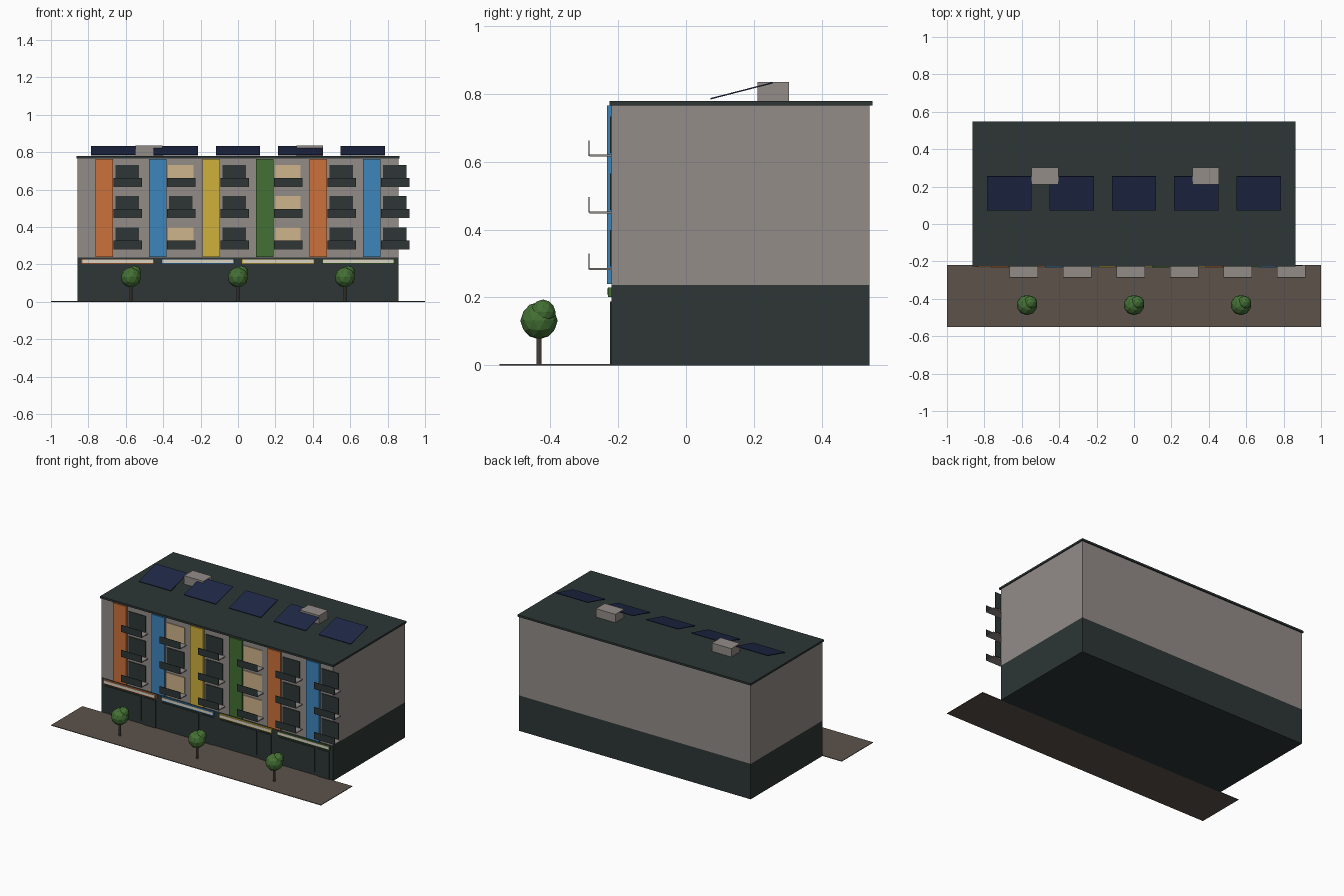
import bpy
import math

cube = bpy.data.objects.get("Cube")
if cube:
    bpy.data.objects.remove(cube, do_unlink=True)


def material(name, r, g, b):
    """Flat material from 8-bit sRGB values."""
    def lin(v):
        v /= 255
        return v / 12.92 if v < 0.04 else ((v + 0.055) / 1.055) ** 2.4
    col = (lin(r), lin(g), lin(b), 1)
    m = bpy.data.materials.new(name)
    m.use_nodes = True
    m.diffuse_color = col
    bsdf = m.node_tree.nodes["Principled BSDF"]
    bsdf.inputs["Base Color"].default_value = col
    bsdf.inputs["Roughness"].default_value = 0.9
    return m


wall = material("warm grey wall", 147, 140, 136)
dark = material("dark slate", 45, 54, 53)
orange = material("orange", 204, 113, 60)
blue = material("blue", 61, 133, 188)
yellow = material("yellow", 207, 177, 60)
green = material("green", 68, 112, 52)
lit = material("lit window", 206, 179, 139)
cream = material("cream sign", 218, 211, 194)
paving = material("brown paving", 92, 82, 74)
navy = material("navy panel", 31, 40, 70)


def box(name, mat, x, y, z):
    """Box from (min, max) pairs along each axis."""
    bpy.ops.mesh.primitive_cube_add(size=1)
    ob = bpy.context.object
    ob.name = name
    ob.location = [(a + b) / 2 for a, b in (x, y, z)]
    ob.scale = [b - a for a, b in (x, y, z)]
    ob.data.materials.append(mat)
    return ob


def span(centre, width):
    return centre - width / 2, centre + width / 2


HALF, FRONT, BACK = 0.858, -0.219, 0.541
BASE, EAVES = 0.237, 0.766

# Main masses
box("pavement", paving, (-1, 1), (-0.55, FRONT), (0, 0.004))
box("ground_floor", dark, (-HALF, HALF), (FRONT, BACK), (0, BASE))
box("upper_floors", wall, (-HALF, HALF), (FRONT, BACK), (BASE, EAVES))
box("roof_slab", dark, (-0.864, 0.864), (-0.226, 0.549), (EAVES, 0.779))

# Six bays, each with a coloured strip, windows and balconies
strips = [orange, blue, yellow, green, orange, blue]
lit_floors = [(), (0, 2), (), (0, 1, 2), (), ()]
bay = 2 * HALF / 6
for i, colour in enumerate(strips):
    x = -HALF + bay * (i + 0.5)
    box("colour_strip", colour, span(x, 0.096), (-0.233, FRONT), (0.24, 0.765))
    for floor in range(3):
        z = 0.281 + 0.167 * floor
        glass = lit if floor in lit_floors[i] else dark
        width = 0.136 if glass == lit else 0.126
        box("window", glass, span(x + 0.122, width), (-0.224, FRONT), (z + 0.01, z + 0.118))
        side = span(x + 0.125, 0.152)
        box("balcony_slab", wall, side, (-0.284, FRONT), (z, z + 0.006))
        box("balcony_rail", dark, side, (-0.287, -0.284), (z + 0.002, z + 0.048))

# Four shopfronts with a sign, a display window and a door
shop = 2 * HALF / 4
for i, colour in enumerate([orange, blue, yellow, green]):
    x = -HALF + shop * (i + 0.5)
    box("sign_board", colour, span(x, 0.39), (-0.230, FRONT), (0.202, 0.229))
    box("sign_face", cream, span(x, 0.376), (-0.232, -0.230), (0.209, 0.226))
    box("shop_window", dark, (x - 0.19, x + 0.08), (-0.224, FRONT), (0.025, 0.188))
    box("shop_door", dark, (x + 0.098, x + 0.188), (-0.224, FRONT), (0.004, 0.188))

# Tilted solar panels
for i in range(5):
    panel = box("solar_panel", navy, span((i - 2) / 3, 0.237), span(0.164, 0.189), span(0.809, 0.004))
    panel.rotation_euler.x = math.atan2(0.047, 0.183)

# Rooftop plant boxes
for x in (-0.476, 0.383):
    box("roof_unit", wall, span(x, 0.143), (0.21, 0.303), (0.779, 0.835))

# Street trees
for x in (-0.572, 0, 0.572):
    bpy.ops.mesh.primitive_cylinder_add(vertices=8, radius=0.008, depth=0.1, location=(x, -0.433, 0.052))
    trunk = bpy.context.object
    trunk.name = "tree_trunk"
    trunk.data.materials.append(paving)
    for dx, y, z, r in ((0, -0.433, 0.132, 0.055), (0.018, -0.421, 0.157, 0.037)):
        bpy.ops.mesh.primitive_ico_sphere_add(subdivisions=2, radius=r, location=(x + dx, y, z))
        crown = bpy.context.object
        crown.name = "tree_crown"
        crown.data.materials.append(green)
